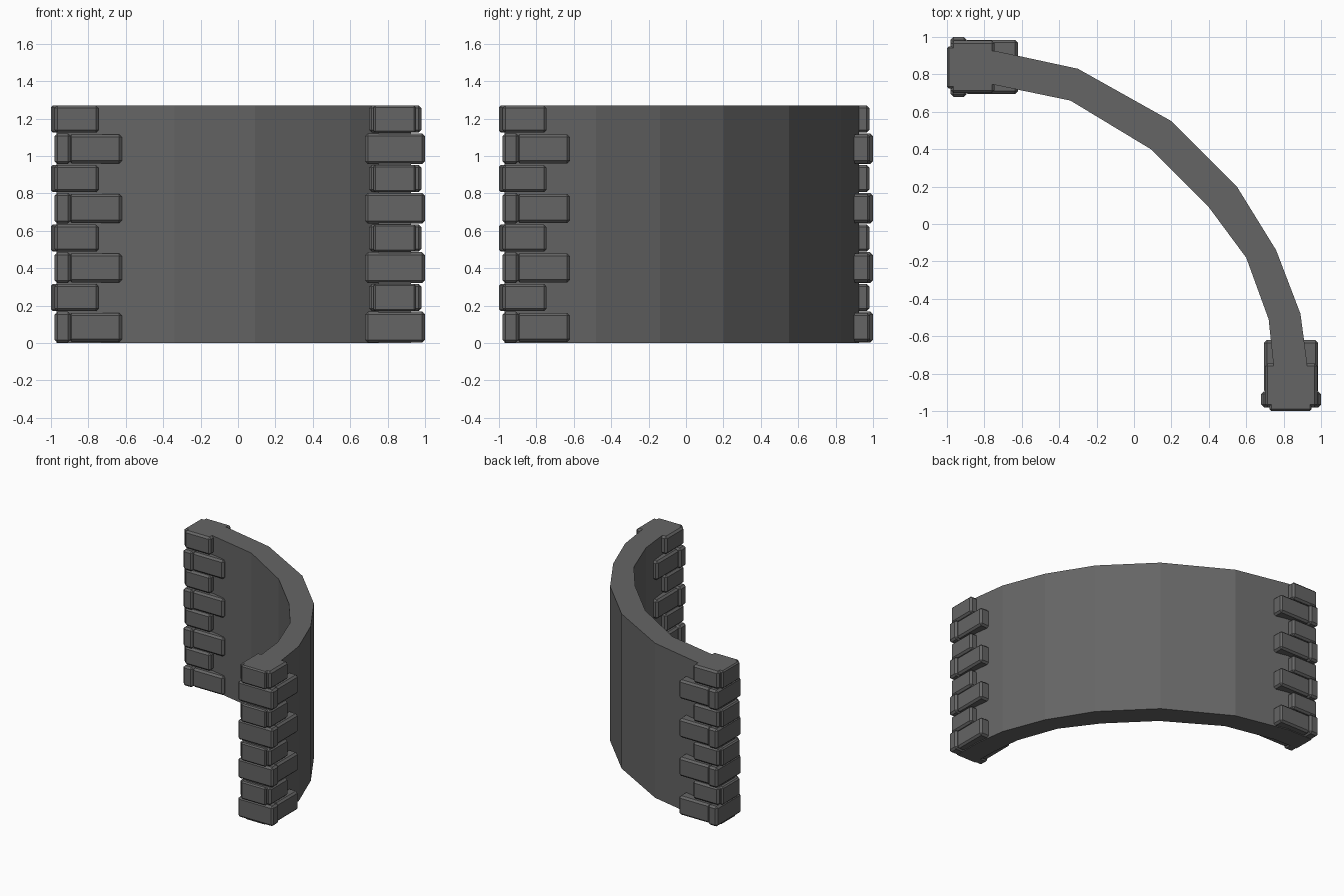
import bpy, bmesh

if "Cube" in bpy.data.objects:
    bpy.data.objects.remove(bpy.data.objects["Cube"])

stone = bpy.data.materials.new("dark grey stone")
stone.diffuse_color = (0.13, 0.13, 0.13, 1)
stone.use_nodes = True
stone.node_tree.nodes["Principled BSDF"].inputs["Base Color"].default_value = stone.diffuse_color


def finish(bm, name):
    bmesh.ops.recalc_face_normals(bm, faces=bm.faces)
    me = bpy.data.meshes.new(name)
    bm.to_mesh(me)
    bm.free()
    me.materials.append(stone)
    ob = bpy.data.objects.new(name, me)
    bpy.context.collection.objects.link(ob)
    return ob


# Curved wall: outer and inner plan lines swept up the full height
H = 1.27
outer = [(-.97, .925), (-.74, .925), (-.30, .83), (.20, .55), (.55, .20),
         (.76, -.14), (.89, -.48), (.925, -.74), (.925, -.97)]
inner = [(-.97, .75), (-.75, .745), (-.34, .66), (.09, .40), (.40, .09),
         (.60, -.18), (.72, -.51), (.745, -.75), (.75, -.97)]
bm = bmesh.new()
rings = [[bm.verts.new((x, y, z)) for x, y, z in
          ((*o, 0), (*o, H), (*i, H), (*i, 0))] for o, i in zip(outer, inner)]
for a, b in zip(rings, rings[1:]):
    for k in range(4):
        j = (k + 1) % 4
        bm.faces.new((a[k], a[j], b[j], b[k]))
bm.faces.new(rings[0])
bm.faces.new(rings[-1])
finish(bm, "curved_wall")


def brick(name, x, y, z, swap, bevel=.015):
    """Bevelled box from bounds; swap mirrors it across the diagonal."""
    if swap:
        x, y = y, x
    bm = bmesh.new()
    bmesh.ops.create_cube(bm, size=1)
    for v in bm.verts:
        v.co = [lo + (c + .5) * (hi - lo) for c, (lo, hi) in zip(v.co, (x, y, z))]
    bmesh.ops.bevel(bm, geom=bm.edges[:], offset=bevel, segments=1, affect='EDGES')
    finish(bm, name)


# Corner bricks: long and short courses alternate up both wall ends
for swap in (False, True):
    end = "right" if swap else "left"
    for i in range(4):
        z0 = .318 * i
        zl = (z0 + .002, z0 + .167)
        zs = (z0 + .17, z0 + .316)
        # long course: end header with a stretcher on each side
        brick(f"{end}_header_{i}", (-.98, -.895), (.68, 1.0), zl, swap)
        brick(f"{end}_outer_stretcher_{i}", (-.905, -.62), (.84, .985),
              (zl[0] + .004, zl[1] - .006), swap)
        brick(f"{end}_inner_stretcher_{i}", (-.905, -.62), (.695, .84),
              (zl[0] + .004, zl[1] - .006), swap)
        # short course: side brick with a raised end face
        brick(f"{end}_short_brick_{i}", (-.98, -.745), (.70, .98), zs, swap)
        brick(f"{end}_end_face_{i}", (-1.0, -.90), (.725, .95), zs, swap, .01)
